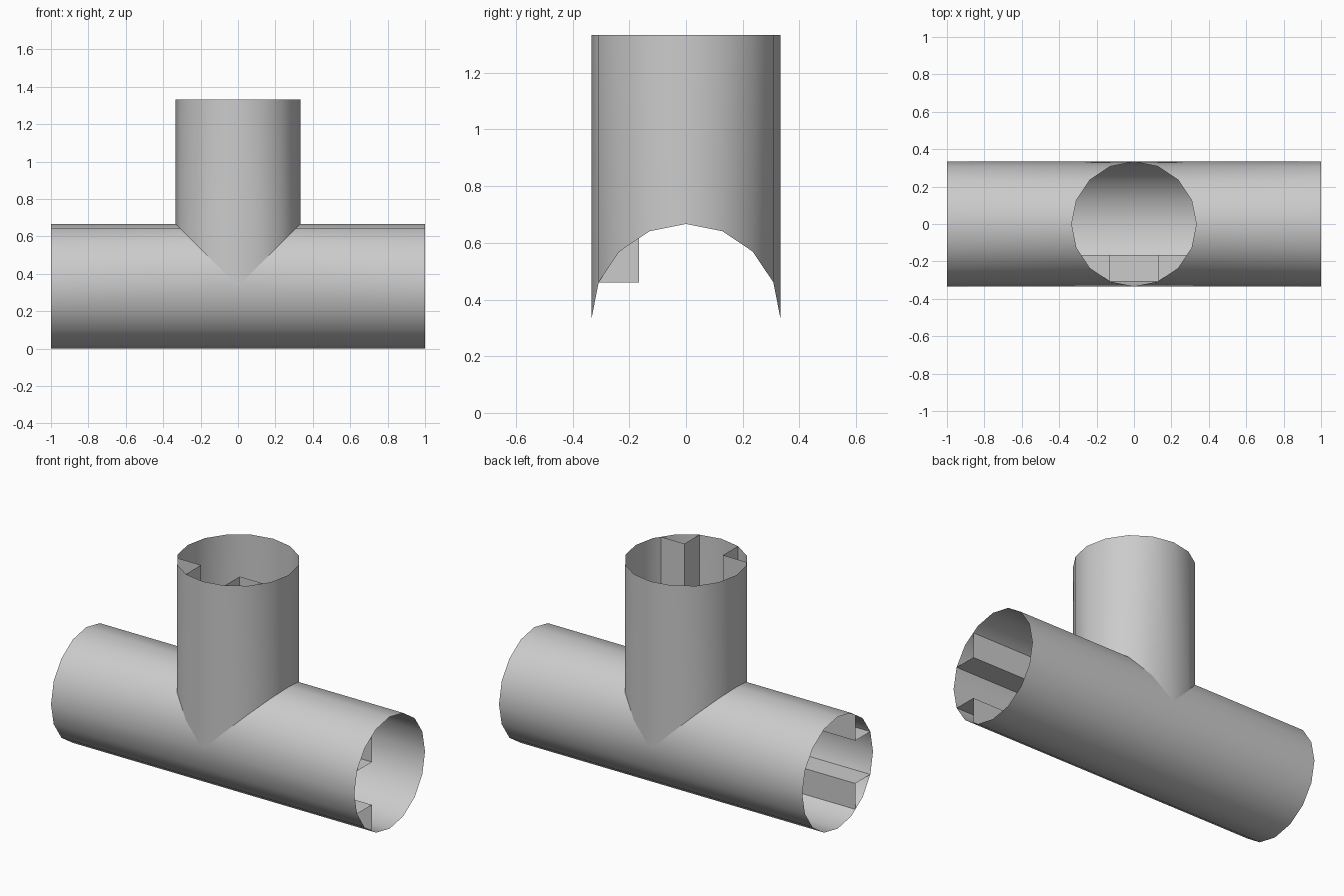
import bpy, bmesh
from math import sin, cos, pi, radians
from mathutils import Vector

if "Cube" in bpy.data.objects:
    bpy.data.objects.remove(bpy.data.objects["Cube"])

R = 1 / 3          # pipe radius, also height of the run axis
N = 16             # sides
C = Vector((0, 0, R))


def run_strips(v, w):
    # horizontal pipe: (inner, outer) end points, mitred above the axis
    return [(Vector((s * max(w, 0), v, R + w)), Vector((s, v, R + w))) for s in (-1, 1)]


def branch_strips(v, w):
    # vertical pipe: mitred foot and open top
    return [(Vector((w, v, R + abs(w))), Vector((w, v, 4 * R)))]


def sweep(name, profiles, strips, axis, facing, smooth):
    bm = bmesh.new()
    for prof in profiles:
        for a, b in zip(prof, prof[1:]):
            for (a0, a1), (b0, b1) in zip(strips(*a), strips(*b)):
                f = bm.faces.new([bm.verts.new(p) for p in (a0, a1, b1, b0)])
                f.normal_update()
                d = f.calc_center_median() - C
                d[axis] = 0
                if f.normal.dot(d) * facing < 0:
                    f.normal_flip()
    bmesh.ops.remove_doubles(bm, verts=bm.verts, dist=1e-5)
    me = bpy.data.meshes.new(name)
    bm.to_mesh(me)
    bm.free()
    ob = bpy.data.objects.new(name, me)
    bpy.context.collection.objects.link(ob)
    if smooth:
        bpy.context.view_layer.objects.active = ob
        ob.select_set(True)
        bpy.ops.object.shade_smooth_by_angle(angle=radians(30))
        ob.select_set(False)


# round pipe section in (y, offset) coordinates
ring = [(R * cos(2 * pi * i / N), R * sin(2 * pi * i / N)) for i in range(N + 1)]
ring = [(round(v, 6), round(w, 6)) for v, w in ring]

# two L-shaped ridges inside the front wall, leaving a slot between them
t = pi / 8
slot = R * sin(t)
corners = [(-R * cos(t), slot), (-R / 2, slot), (-R / 2, 0.2818)]
ridges = [corners, [(v, -w) for v, w in corners]]

for part, strips, axis in (("run", run_strips, 0), ("branch", branch_strips, 2)):
    sweep(part + "_pipe", [ring], strips, axis, 1, True)
    sweep(part + "_inner_ridges", ridges, strips, axis, -1, False)
